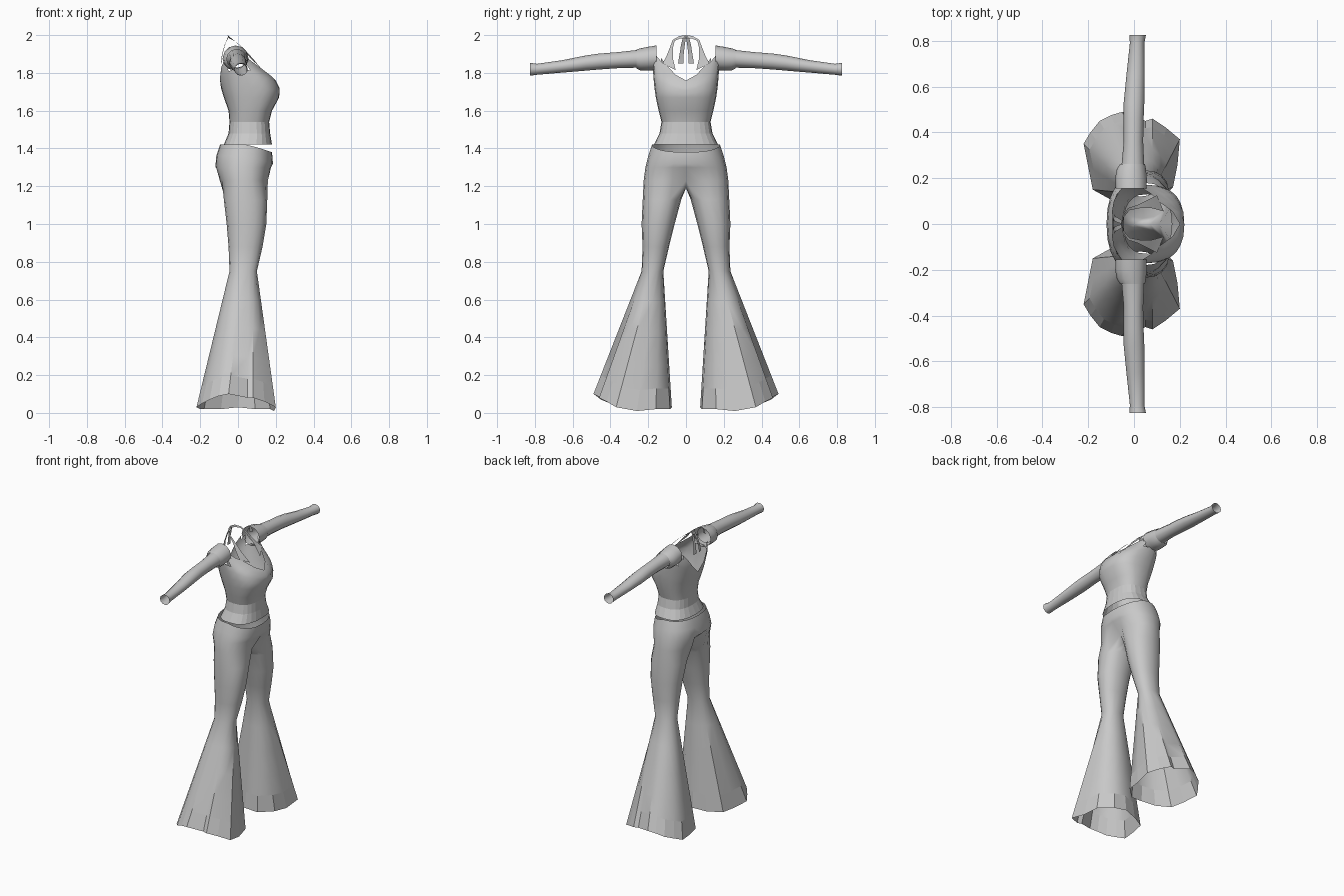
import bpy
import bmesh
from math import sin, cos, pi, radians

old = bpy.data.objects.get("Cube")
if old:
    bpy.data.objects.remove(old, do_unlink=True)

cloth = bpy.data.materials.new("grey cloth")
cloth.use_nodes = True
GREY = (0.58, 0.58, 0.58, 1)
cloth.diffuse_color = GREY
cloth.node_tree.nodes["Principled BSDF"].inputs["Base Color"].default_value = GREY


def power(v, e):
    return abs(v) ** e * (1 if v >= 0 else -1)


def lerp(a, b, t):
    return tuple(p + (q - p) * t for p, q in zip(a, b))


def loft(name, rings, closed=True, mirror=False, smooth=40, drop=None):
    """Skin a list of equal-length point rows into an open cloth surface."""
    bm = bmesh.new()
    rows = [[bm.verts.new(p) for p in r] for r in rings]
    n = len(rows[0])
    for a, b in zip(rows, rows[1:]):
        for i in range(n if closed else n - 1):
            j = (i + 1) % n
            quad = (a[i], a[j], b[j], b[i])
            if drop and drop([v.co for v in quad]):
                continue
            bm.faces.new(quad)
    bmesh.ops.remove_doubles(bm, verts=bm.verts, dist=0.0005)
    bmesh.ops.recalc_face_normals(bm, faces=bm.faces)
    mesh = bpy.data.meshes.new(name)
    bm.to_mesh(mesh)
    bm.free()
    mesh.materials.append(cloth)
    obj = bpy.data.objects.new(name, mesh)
    bpy.context.collection.objects.link(obj)
    if mirror:
        mod = obj.modifiers.new("Mirror", 'MIRROR')
        mod.use_axis = (False, True, False)
        mod.merge_threshold = 0.001
    if smooth:
        bpy.ops.object.select_all(action='DESELECT')
        obj.select_set(True)
        bpy.context.view_layer.objects.active = obj
        bpy.ops.object.shade_smooth_by_angle(angle=radians(smooth))
    return obj


# Trousers: half-hip rings that split into a leg, then mirrored
SIDES = 16


def hip_ring(z, x0, x1, y1, crotch=False):
    cx, rx = (x0 + x1) / 2, (x1 - x0) / 2
    pts = []
    for k in range(SIDES):
        if 2 <= k <= 14:
            th = (k - 2) / 12 * pi
            x, y = cx + rx * power(cos(th), 0.85), y1 * power(sin(th), 0.85)
            if k in (2, 14):
                y = 0
                if crotch:
                    x = 0.11 if k == 2 else -0.04
            dip = 0.04 * max(0, cos(th)) if z > 1.35 else 0
            pts.append((x, y, z - dip))
        else:
            s = {1: 0.5, 0: 0, 15: -0.5}[k]
            x = 0.035 + 0.075 * s if crotch else cx + rx * s
            pts.append((x, 0, 1.19 if crotch else z))
    return pts


def leg_ring(z, x0, x1, y0, y1):
    ring = []
    for k in range(SIDES):
        a = 2 * pi * k / SIDES
        ring.append(((x0 + x1) / 2 + (x1 - x0) / 2 * power(sin(a), 0.9),
                     (y0 + y1) / 2 - (y1 - y0) / 2 * power(cos(a), 0.9), z))
    return ring


hips = [hip_ring(1.42, -.095, .18, .18), hip_ring(1.36, -.115, .185, .2),
        hip_ring(1.3, -.12, .175, .215), hip_ring(1.23, -.1, .162, .224, True)]
legs = [leg_ring(1.13, -.075, .155, .025, .229), leg_ring(1.0, -.06, .15, .06, .235),
        leg_ring(.88, -.05, .13, .09, .23), leg_ring(.75, -.045, .10, .12, .235)]
hem = [(0, .075, .03), (.09, .085, .02), (.17, .16, .02), (.19, .26, .01),
       (.20, .37, .03), (.14, .42, .06), (.08, .46, .08), (.05, .45, .08),
       (-.05, .49, .10), (-.10, .475, .09), (-.15, .45, .07), (-.19, .40, .05),
       (-.22, .35, .03), (-.20, .25, .02), (-.18, .15, .02), (-.09, .10, .02)]


def flare(t):
    return [lerp(a, b, t) for a, b in zip(legs[-1], hem)]


loft("trousers", hips + legs + [flare(t) for t in (.22, .45, .68, .85)],
     mirror=True, drop=lambda q: all(abs(p.y) < 1e-5 for p in q))
loft("trouser_hems", [flare(.85), flare(1)], mirror=True, smooth=0)

# Bodice: height, back x, front x, half width
BODY = [(1.42, -.075, .18, .17), (1.48, -.05, .17, .14), (1.54, -.045, .165, .13),
        (1.6, -.05, .18, .145), (1.67, -.075, .218, .16), (1.72, -.09, .22, .167),
        (1.77, -.1, .195, .172), (1.82, -.103, .135, .175), (1.88, -.085, .075, .178),
        (1.95, -.04, .015, .165)]
COLS = 24


def body_point(a, z):
    for lo, hi in zip(BODY, BODY[1:]):
        if z <= hi[0] + 1e-6:
            break
    _, x0, x1, w = lerp(lo, hi, (z - lo[0]) / (hi[0] - lo[0]))
    return ((x0 + x1) / 2 + (x1 - x0) / 2 * power(cos(a), 0.75),
            w * power(sin(a), 0.85), z)


# Neckline height per column, from centre front round to centre back
NECK = [1.76, 1.79, 1.835, 1.86, 1.89, 1.93, 1.945, 1.94, 1.92, 1.88, 1.83, 1.77, 1.72]


def body_ring(z, t=0):
    ring = []
    for k in range(COLS):
        top = NECK[min(k, COLS - k)]
        ring.append(body_point(2 * pi * k / COLS, z + (top - z) * t))
    return ring


def armhole(q):
    mid = sum((p for p in q[1:]), q[0].copy()) / 4
    return abs(mid.y) > .14 and 1.82 < mid.z < 1.92 and -.06 < mid.x < .04


loft("bodice", [body_ring(z) for z in (1.54, 1.6, 1.67)]
     + [body_ring(1.67, t) for t in (.2, .4, .55, .7, .85, 1)], smooth=50, drop=armhole)
loft("bodice_hem_band", [body_ring(z) for z in (1.42, 1.48, 1.54)], smooth=0)


# Sleeves: rings along y
def sleeve_ring(y, x0, x1, z0, z1, n=12):
    return [(x0 + (x1 - x0) * (.5 + .5 * cos(2 * pi * k / n)), y,
             z0 + (z1 - z0) * (.5 + .5 * sin(2 * pi * k / n))) for k in range(n)]


loft("sleeves", [sleeve_ring(*r) for r in (
    (.19, -.065, .048, 1.825, 1.93), (.25, -.055, .045, 1.828, 1.922),
    (.36, -.045, .04, 1.825, 1.91), (.46, -.045, .042, 1.818, 1.902),
    (.53, -.045, .045, 1.812, 1.892), (.65, -.033, .046, 1.802, 1.868),
    (.79, -.018, .045, 1.79, 1.848), (.825, -.02, .052, 1.785, 1.853))], mirror=True)
loft("shoulder_caps", [sleeve_ring(*r) for r in (
    (.155, -.08, .055, 1.815, 1.945), (.2, -.082, .056, 1.812, 1.938),
    (.24, -.075, .052, 1.812, 1.93), (.262, -.06, .048, 1.824, 1.924))], mirror=True)

# Halter straps rising from the neckline to the nape, and the tied tails
loft("halter_straps", [
    [(.13, .055, 1.815), (.10, .125, 1.85)], [(.075, .07, 1.88), (.06, .105, 1.885)],
    [(.03, .07, 1.93), (.02, .085, 1.935)], [(-.02, .06, 1.97), (-.025, .07, 1.975)],
    [(-.045, .03, 1.982), (-.05, .035, 1.995)], [(-.05, 0, 1.985), (-.055, 0, 2.0)]],
     closed=False, mirror=True)
loft("ribbon_tails", [
    [(-.05, .0, 1.99), (-.052, .015, 1.995)], [(-.07, .006, 1.95), (-.068, .026, 1.95)],
    [(-.085, .012, 1.9), (-.082, .034, 1.9)], [(-.09, .014, 1.85), (-.087, .042, 1.85)]],
     closed=False, mirror=True)
